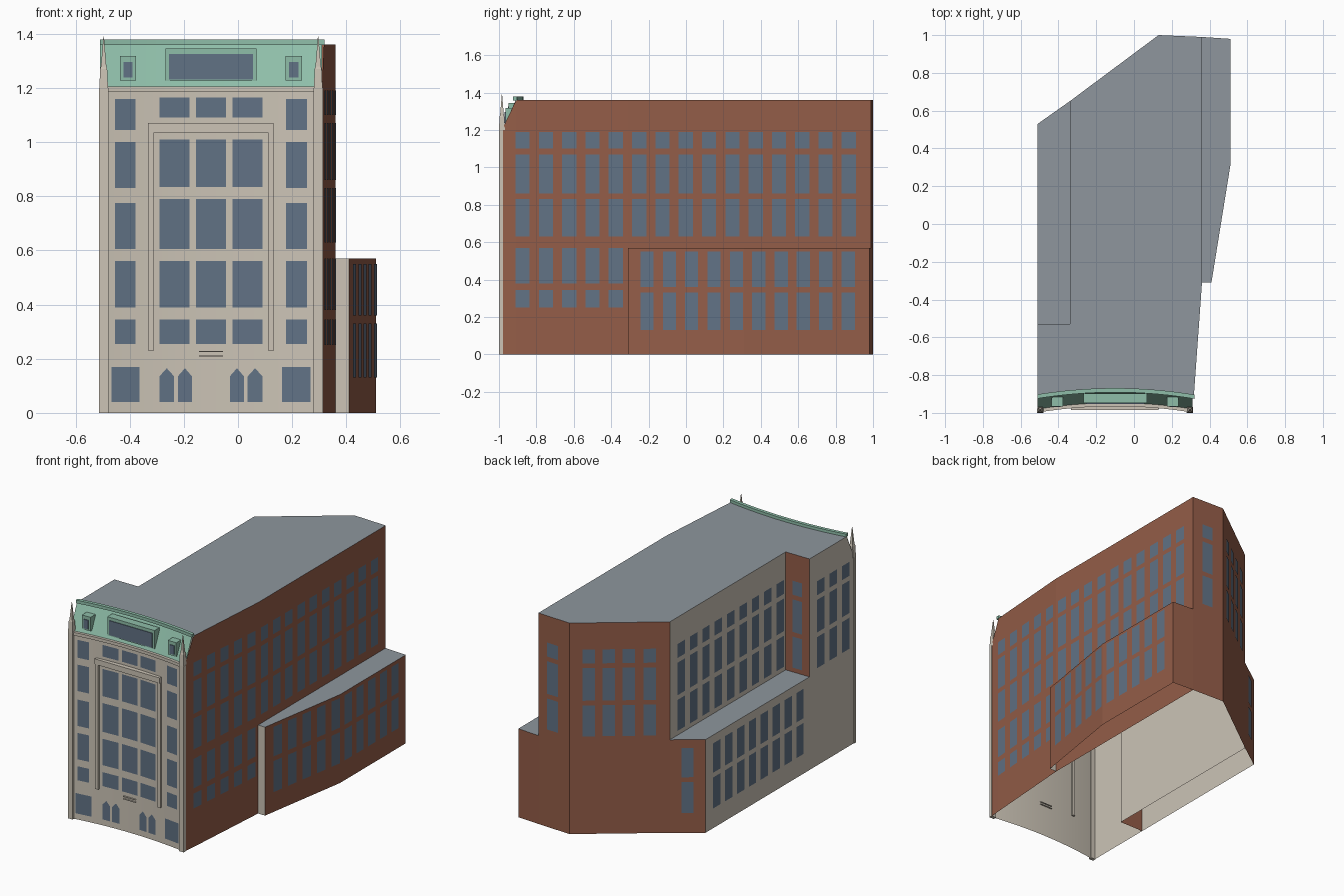
import bpy
from mathutils import Vector

old = bpy.data.objects.get("Cube")
if old:
    bpy.data.objects.remove(old, do_unlink=True)


def material(name, rgb):
    lin = [((c / 255 + 0.055) / 1.055) ** 2.4 for c in rgb] + [1]
    m = bpy.data.materials.new(name)
    m.use_nodes = True
    m.diffuse_color = lin
    m.node_tree.nodes["Principled BSDF"].inputs["Base Color"].default_value = lin
    return m


STONE = material("pale_stone", (204, 196, 182))
BRICK = material("red_brick", (148, 93, 72))
SLATE = material("grey_roof", (142, 150, 157))
GLASS = material("blue_glass", (97, 114, 133))
COPPER = material("green_copper", (143, 190, 169))

MID = -0.1           # centre line of the front
LEFT, RIGHT = -0.51, 0.31
HIGH = 1.36          # main roof height


def mesh(name, verts, faces, *mats):
    me = bpy.data.meshes.new(name)
    me.from_pydata(verts, [], faces)
    for m in mats:
        me.materials.append(m)
    ob = bpy.data.objects.new(name, me)
    bpy.context.collection.objects.link(ob)
    return ob


def front_y(x):
    """Gently concave line of the front."""
    return -0.957 - 0.033 * ((x - MID) / 0.41) ** 2


def arc_band(name, x0, x1, profile, mat, closed=False, steps=24):
    """Sweep a (depth, height) profile along the curved front."""
    n = len(profile)
    verts, faces = [], []
    for i in range(steps + 1):
        x = x0 + (x1 - x0) * i / steps
        verts += [(x, front_y(x) + d, z) for d, z in profile]
    for i in range(steps):
        for j in range(n if closed else n - 1):
            k = (j + 1) % n
            faces.append((i * n + j, (i + 1) * n + j, (i + 1) * n + k, i * n + k))
    if closed:
        faces += [tuple(range(n)), tuple(reversed(range(steps * n, steps * n + n)))]
    ob = mesh(name, verts, faces, mat)
    if not closed:
        for p in ob.data.polygons:
            p.use_smooth = True
    return ob


def loft(name, cx, cy, rings, mat):
    """Stack of rectangles (height, half width, half depth)."""
    verts, faces = [], []
    for z, w, d in rings:
        verts += [(cx - w, cy - d, z), (cx + w, cy - d, z),
                  (cx + w, cy + d, z), (cx - w, cy + d, z)]
    for i in range(len(rings) - 1):
        for j in range(4):
            k = (j + 1) % 4
            faces.append((i * 4 + j, i * 4 + k, i * 4 + 4 + k, i * 4 + 4 + j))
    t = len(verts)
    faces += [(3, 2, 1, 0), (t - 4, t - 3, t - 2, t - 1)]
    return mesh(name, verts, faces, mat)


def box(name, x0, x1, y0, y1, z0, z1, mat):
    w, d = (x1 - x0) / 2, (y1 - y0) / 2
    return loft(name, x0 + w, y0 + d, [(z0, w, d), (z1, w, d)], mat)


def walls(name, path):
    """Open-bottomed walls; those facing left or front are stone."""
    verts, faces = [], []
    for x, y, z in path:
        verts += [(x, y, 0), (x, y, z)]
    for i in range(len(path) - 1):
        a = 2 * i
        faces.append((a, a + 2, a + 3, a + 1))
    ob = mesh(name, verts, faces, BRICK, STONE)
    for p in ob.data.polygons:
        p.material_index = int(min(p.normal.x, p.normal.y) < -0.9)


def roof(name, points, z):
    mesh(name, [(x, y, z) for x, y in points], [tuple(range(len(points)))], SLATE)


def windows(name, a, b, centres, width, rows):
    """Panes on the wall from a to b at the given fractions of its length."""
    a, b = Vector((*a, 0)), Vector((*b, 0))
    u = (b - a).normalized()
    out = u.cross(Vector((0, 0, 1))) * 0.004
    verts, faces = [], []
    for t in centres:
        c = a.lerp(b, t) + out
        for z0, z1 in rows:
            n = len(verts)
            for s, z in ((-1, z0), (1, z0), (1, z1), (-1, z1)):
                verts.append(c + u * s * width / 2 + Vector((0, 0, z)))
            faces.append((n, n + 1, n + 2, n + 3))
    mesh(name, verts, faces, GLASS)


def along_y(a, b, start, step, count):
    return [(start + step * i - a[1]) / (b[1] - a[1]) for i in range(count)]


# Footprint corners
F_R, BEND, B_R, B_MID = (RIGHT, -0.985), (0.36, -0.31), (0.36, 0.99), (0.13, 1.0)
B_L, NOTCH_IN, NOTCH_OUT, F_L = (-0.34, 0.65), (-0.34, -0.53), (LEFT, -0.53), (LEFT, -0.985)
top_r, top_l = (0.317, -0.908), (LEFT, -0.908)

# Main block
body = [top_r, BEND, B_R, B_MID, B_L, NOTCH_IN, NOTCH_OUT, top_l]
walls("main_walls", [(*F_R, 1.2)] + [(*p, HIGH) for p in body] + [(*F_L, 1.2)])
edge = [LEFT + (RIGHT - LEFT) * i / 12 for i in range(1, 12)]
roof("main_roof", body + [(x, front_y(x) + 0.08) for x in edge], HIGH)

# Low wings
W_F, W_M, W_B = (0.41, -0.31), (0.51, 0.31), (0.51, 0.98)
right_wing = [BEND, W_F, W_M, W_B, B_R]
walls("right_wing_walls", [(*p, 0.57) for p in right_wing])
roof("right_wing_roof", right_wing, 0.57)
L_B = (LEFT, 0.53)
left_wing = [B_L, L_B, NOTCH_OUT]
walls("left_wing_walls", [(*p, 0.6) for p in left_wing])
roof("left_wing_roof", left_wing + [NOTCH_IN], 0.6)

# Side and back windows
UPPER = [(0.63, 0.83), (0.86, 1.07), (1.1, 1.19)]
ALL = UPPER + [(0.25, 0.345), (0.38, 0.57)]
LOWER = [(0.13, 0.33), (0.36, 0.55)]
windows("right_front_windows", F_R, BEND, along_y(F_R, BEND, -0.873, 0.1245, 5), 0.076, ALL)
windows("right_rear_windows", BEND, B_R, along_y(BEND, B_R, -0.25, 0.1245, 10), 0.076, UPPER)
windows("right_wing_front_windows", W_F, W_M, along_y(W_F, W_M, -0.208, 0.1195, 5), 0.07, LOWER)
windows("right_wing_rear_windows", W_M, W_B, along_y(W_M, W_B, 0.389, 0.1195, 5), 0.072, LOWER)
windows("back_windows", B_R, B_MID, [0.47], 0.08, UPPER)
windows("back_slant_windows", B_MID, B_L, [0.19, 0.39, 0.59, 0.8], 0.072, UPPER)
windows("left_wing_back_window", B_L, L_B, [0.5], 0.07, LOWER)
windows("left_upper_windows", B_L, NOTCH_IN, along_y(B_L, NOTCH_IN, 0.54, -0.126, 9), 0.075, UPPER)
windows("notch_windows", NOTCH_IN, NOTCH_OUT, [0.5], 0.07, UPPER)
windows("left_front_windows", NOTCH_OUT, F_L, along_y(NOTCH_OUT, F_L, -0.64, -0.126, 3), 0.075, UPPER)
windows("left_wing_windows", L_B, NOTCH_OUT, along_y(L_B, NOTCH_OUT, 0.42, -0.121, 8), 0.075, LOWER)

# Curved front, cornice and copper roof slope
arc_band("front_wall", LEFT, RIGHT, [(0, 0), (0, 1.2)], STONE)
arc_band("cornice", LEFT, RIGHT, [(-0.008, 1.185), (-0.008, 1.205), (0.015, 1.205), (0.015, 1.185)],
         STONE, True)
arc_band("copper_slope", LEFT, RIGHT, [(0.008, 1.2), (0.08, HIGH)], COPPER)
arc_band("copper_lip", LEFT, 0.32, [(0.066, 1.358), (0.066, 1.378), (0.088, 1.378), (0.088, 1.358)],
         COPPER, True)

# Corner piers with pinnacles
for side, x in (("right", -0.496), ("left", 0.296)):
    box(side + "_pier", x - 0.017, x + 0.017, -1, -0.978, 0, 1.2, STONE)
    loft(side + "_pinnacle", x, -0.984,
         [(1.2, 0.016, 0.016), (1.27, 0.013, 0.013), (1.28, 0.01, 0.01), (1.39, 0.001, 0.001)], STONE)

# Front panes, mirrored about the centre line
panes = []


def pane(x0, x1, z0, z1, peak=0):
    shape = [(x0, z0), (x1, z0), (x1, z1)]
    if peak:
        shape.append(((x0 + x1) / 2, z1 + peak))
    panes.append(shape + [(x0, z1)])


shared = [(0.255, 0.345), (0.39, 0.56)]
for s in (-1, 1):
    def both(a, b, *z):
        pane(*sorted((MID + s * a, MID + s * b)), *z)
    for row in shared + [(0.605, 0.775), (0.83, 1.0), (1.045, 1.16)]:
        both(0.278, 0.355, *row)
    for row in shared + [(0.605, 0.79), (0.835, 1.01), (1.09, 1.165)]:
        both(0.08, 0.19, *row)
        if s > 0:
            pane(MID - 0.055, MID + 0.055, *row)
    both(0.263, 0.367, 0.04, 0.17)
    both(0.07, 0.122, 0.04, 0.135, 0.03)
    both(0.136, 0.19, 0.04, 0.135, 0.03)
verts, faces = [], []
for shape in panes:
    faces.append(tuple(range(len(verts), len(verts) + len(shape))))
    verts += [(x, front_y(x) - 0.004, z) for x, z in shape]
mesh("front_windows", verts, faces, GLASS)

# Raised surround and small ledges
for side, x in (("right", MID - 0.222), ("left", MID + 0.222)):
    box(side + "_surround", x - 0.011, x + 0.011, -0.98, -0.955, 0.23, 1.035, STONE)
box("surround_lintel", MID - 0.233, MID + 0.231, -0.985, -0.95, 1.035, 1.07, STONE)
for i, z in enumerate((0.208, 0.224)):
    box(f"ledge_{i}", MID - 0.044, MID + 0.044, -0.966, -0.95, z, z + 0.004, STONE)


# Roof dormers
def dormer(name, x, w, y, z0, z1, gw, g0, g1):
    box(name, x - w, x + w, y, y + 0.05, z0, z1, COPPER)
    box(name + "_window", x - gw, x + gw, y - 0.004, y, g0, g1, GLASS)


dormer("centre_dormer", MID, 0.168, -0.948, 1.225, 1.345, 0.155, 1.232, 1.325)
for side, s in (("right", -1), ("left", 1)):
    dormer(side + "_dormer", MID + s * 0.306, 0.03, -0.966, 1.228, 1.318, 0.017, 1.238, 1.296)
